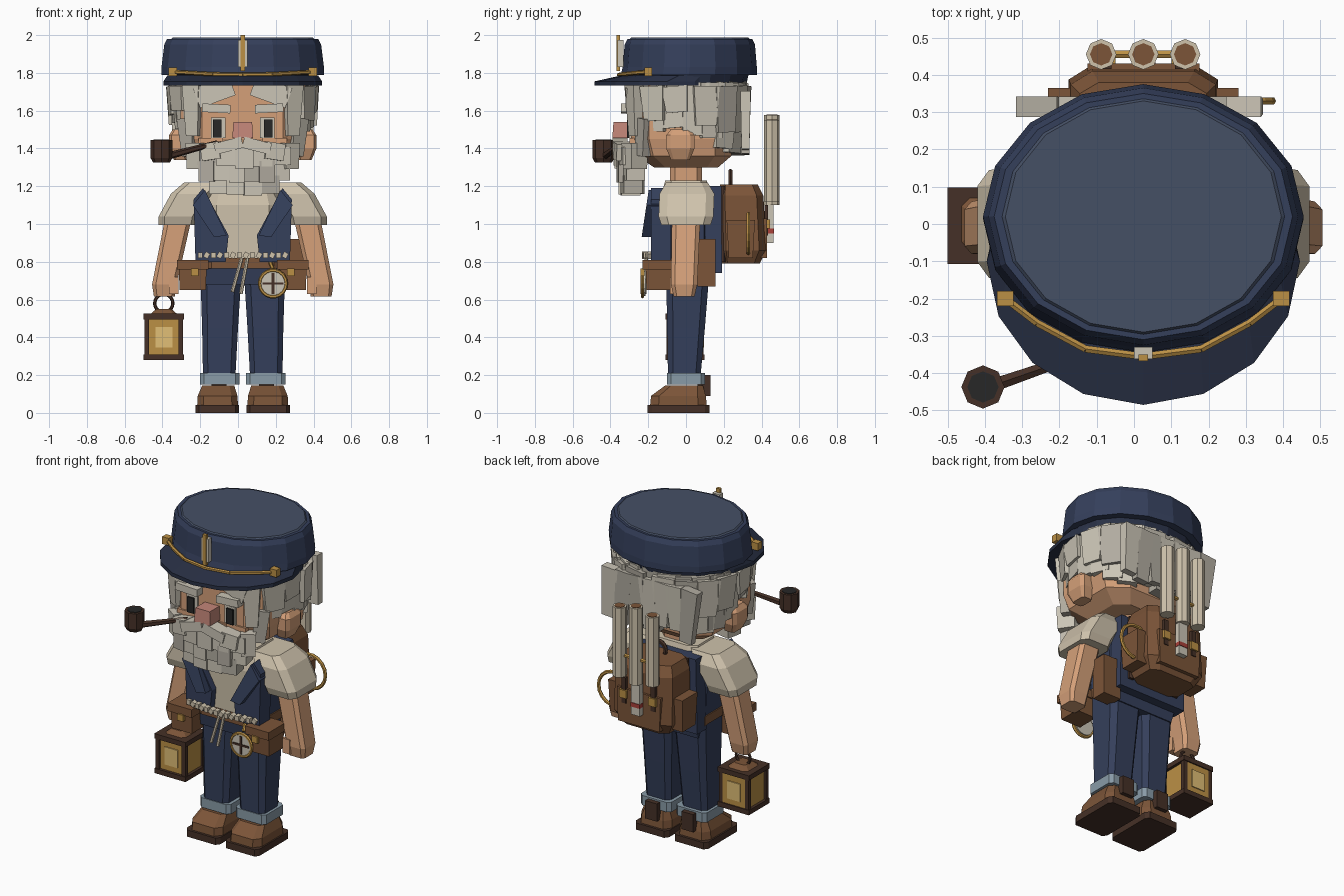
import bpy, bmesh, math, random
from mathutils import Vector, Matrix, Euler

if "Cube" in bpy.data.objects:
    bpy.data.objects.remove(bpy.data.objects["Cube"])

random.seed(4)
CX = 0.025  # body centre line


def mat(name, r, g, b):
    m = bpy.data.materials.new(name)
    m.diffuse_color = (r, g, b, 1)
    m.use_nodes = True
    m.node_tree.nodes["Principled BSDF"].inputs["Base Color"].default_value = m.diffuse_color
    return m


NAVY = mat("navy", .035, .05, .105)
TOPNAVY = mat("cap_top_navy", .06, .08, .13)
DARKNAVY = mat("dark_navy", .022, .03, .06)
SKIN = mat("skin", .66, .35, .19)
PINK = mat("pink", .55, .24, .19)
HAIR = mat("hair", .60, .56, .47)
HAIR2 = mat("hair_shade", .44, .41, .35)
CREAM = mat("cream", .62, .54, .41)
BROWN = mat("brown", .20, .09, .04)
DARK = mat("dark_brown", .06, .03, .02)
GOLD = mat("gold", .50, .28, .06)
GLOW = mat("glow", .75, .52, .18)
GREY = mat("denim_grey", .25, .33, .39)
BLACK = mat("black", .02, .02, .02)
RED = mat("red", .4, .05, .04)


def finish(name, bm, m):
    bmesh.ops.recalc_face_normals(bm, faces=bm.faces)
    me = bpy.data.meshes.new(name)
    bm.to_mesh(me)
    bm.free()
    me.materials.append(m)
    o = bpy.data.objects.new(name, me)
    bpy.context.collection.objects.link(o)
    return o


def block(name, c, s, m, rot=(0, 0, 0), top=1, bot=1):
    """Box by centre and size; top / bot scale the end faces."""
    bm = bmesh.new()
    bmesh.ops.create_cube(bm, size=1)
    M = Matrix.Translation(c) @ Euler(rot).to_matrix().to_4x4()
    for v in bm.verts:
        k = top if v.co.z > 0 else bot
        v.co = M @ Vector((v.co.x * s[0] * k, v.co.y * s[1] * k, v.co.z * s[2]))
    return finish(name, bm, m)


def span(name, x, y, z, m, **k):
    """Box by x, y and z ranges."""
    r = (x, y, z)
    return block(name, [(a + b) / 2 for a, b in r], [abs(b - a) for a, b in r], m, **k)


def loft(name, rings, m, n=0, ch=.3):
    """Stack of rings (z, cx, cy, rx, ry): ellipse of n sides, or chamfered box if n = 0."""
    if n:
        shape = [(math.cos(i * math.tau / n), math.sin(i * math.tau / n)) for i in range(n)]
    else:
        c = 1 - ch
        shape = [(1, -c), (1, c), (c, 1), (-c, 1), (-1, c), (-1, -c), (-c, -1), (c, -1)]
    bm = bmesh.new()
    R = [[bm.verts.new((cx + rx * u, cy + ry * v, z)) for u, v in shape] for z, cx, cy, rx, ry in rings]
    k = len(shape)
    for a, b in zip(R, R[1:]):
        for i in range(k):
            bm.faces.new((a[i], a[(i + 1) % k], b[(i + 1) % k], b[i]))
    bm.faces.new(R[0])
    bm.faces.new(R[-1])
    return finish(name, bm, m)


def rod(name, a, b, r, m, r2=None, n=8):
    a, b = Vector(a), Vector(b)
    d = b - a
    bm = bmesh.new()
    bmesh.ops.create_cone(bm, cap_ends=True, segments=n, radius1=r, radius2=r if r2 is None else r2, depth=d.length)
    bm.transform(Matrix.Translation((a + b) / 2) @ d.to_track_quat('Z', 'Y').to_matrix().to_4x4())
    return finish(name, bm, m)


def ring(name, c, R, r, m):
    bpy.ops.mesh.primitive_torus_add(location=c, rotation=(math.pi / 2, 0, 0), major_radius=R, minor_radius=r,
                                     major_segments=18, minor_segments=6)
    o = bpy.context.object
    o.name = name
    o.data.materials.append(m)


def plate(name, pts, y0, y1, m, s=1, lean=0):
    """Front outline (offset from centre, z) extruded in y."""
    bm = bmesh.new()
    z0 = min(p[1] for p in pts)
    f = bm.faces.new([bm.verts.new((CX + s * u, y0 + lean * (z - z0), z)) for u, z in pts])
    g = bmesh.ops.extrude_face_region(bm, geom=[f])['geom']
    bmesh.ops.translate(bm, vec=(0, y1 - y0, 0), verts=[v for v in g if isinstance(v, bmesh.types.BMVert)])
    return finish(name, bm, m)


# cap: crown, visor, strap, badge
loft("cap_inner_band", [(1.74, CX, .0, .385, .32), (1.81, CX, .01, .39, .325)], DARKNAVY, 16)
loft("cap_crown", [(1.79, CX, .015, .43, .36), (1.83, CX, .02, .43, .355), (1.95, CX, .02, .415, .345),
                   (1.98, CX, .02, .40, .33)], NAVY, 16)
loft("cap_top", [(1.975, CX, .02, .385, .32), (1.987, CX, .02, .37, .31)], TOPNAVY, 16)
loft("cap_visor", [(1.732, CX, -.10, .42, .385), (1.755, CX, -.10, .42, .385), (1.785, CX, -.04, .40, .31)], DARKNAVY, 16)
arc = [(-.345, -.20, 1.805), (-.26, -.265, 1.80), (-.13, -.335, 1.793), (CX, -.355, 1.79), (.18, -.335, 1.793),
       (.31, -.265, 1.80), (.395, -.20, 1.805)]
for a, b in zip(arc, arc[1:]):
    rod("cap_strap", a, b, .011, GOLD, n=6)
for a in (arc[0], arc[-1]):
    block("cap_button", a, (.045, .04, .045), GOLD)
span("cap_badge", (0, .05), (-.362, -.33), (1.83, 1.975), HAIR)
span("cap_badge_clip", (.012, .038), (-.368, -.35), (1.81, 2.0), GOLD)

# head, face
loft("head", [(1.30, CX, 0, .22, .17), (1.36, CX, -.01, .31, .25), (1.45, CX, -.02, .33, .27),
              (1.75, CX, -.02, .33, .27)], SKIN, ch=.35)
loft("neck", [(1.18, CX, 0, .09, .085), (1.33, CX, 0, .09, .085)], SKIN)
span("nose", (-.03, .08), (-.39, -.27), (1.455, 1.54), PINK, top=.9)
for s in (-1, 1):
    loft("ear", [(1.34, CX + s * .33, -.03, .035, .05), (1.40, CX + s * .345, -.03, .045, .075),
                 (1.47, CX + s * .345, -.03, .045, .075), (1.50, CX + s * .335, -.03, .035, .05)], SKIN)
    block("eye_white", (CX + s * .13, -.287, 1.51), (.075, .03, .11), HAIR)
    block("pupil", (CX + s * .135, -.298, 1.505), (.045, .03, .095), BLACK)
    block("eyebrow", (CX + s * .14, -.31, 1.612), (.15, .07, .045), HAIR, rot=(0, -s * .05, 0))
    block("cheek", (CX + s * .17, -.27, 1.42), (.13, .06, .07), SKIN)
    block("moustache", (CX + s * .075, -.35, 1.415), (.15, .08, .06), HAIR, rot=(0, s * .25, 0))
    block("moustache_end", (CX + s * .165, -.335, 1.385), (.10, .085, .09), HAIR, rot=(0, s * .15, s * .2))
    block("fringe", (CX + s * .15, -.28, 1.70), (.2, .08, .11), HAIR, rot=(0, s * .35, 0))
    block("temple_lock", (CX + s * .25, -.25, 1.60), (.10, .12, .27), HAIR, rot=(0, 0, s * .5), bot=.7)
    block("sideburn", (CX + s * .28, -.215, 1.46), (.09, .09, .2), HAIR2, rot=(0, s * .1, s * .6), bot=.8)
    block("jaw_beard", (CX + s * .235, -.27, 1.36), (.09, .11, .14), HAIR, rot=(0, 0, s * .6), bot=.9)

# hair: cap and overlapping locks from temple to temple, longer at the back
loft("hair_cap", [(1.66, CX, .02, .35, .28), (1.76, CX, .01, .36, .29)], HAIR, 14)
for row, (n, grow, ztop) in enumerate(((15, 0, 1.75), (12, .02, 1.73))):
    for i in range(n):
        t = math.radians(62 + 236 * i / (n - 1))
        sx, cy = math.sin(t), -math.cos(t)
        back = max(0, cy)
        zb = 1.51 - .13 * back ** .6 + row * .06 + random.uniform(-.035, .035)
        x = CX + (.335 + grow) * math.copysign(abs(sx) ** .8, sx)
        y = (.275 + grow) * math.copysign(abs(cy) ** .8, cy)
        block("hair_lock", (x, y, (ztop + zb) / 2), (.14, .085, ztop - zb), random.choice((HAIR, HAIR, HAIR2)),
              rot=(0, random.uniform(-.1, .1), t), bot=.8)
for i in range(7):
    zb = 1.38 + random.uniform(-.015, .05)
    block("nape_lock", (CX - .27 + i * .09, .315, (1.70 + zb) / 2), (.11, .055, 1.70 - zb),
          random.choice((HAIR, HAIR, HAIR2)), rot=(0, random.uniform(-.12, .12), 0), bot=.75)

# beard: brick-like rows
for z0, z1, w, n, y in ((1.30, 1.40, .235, 5, -.325), (1.22, 1.32, .23, 6, -.32), (1.15, 1.25, .175, 4, -.305)):
    for i in range(n):
        u = (2 * i + 1) / n - 1
        block("beard_tuft", (CX + .008 + u * w, y + .05 * u * u + random.uniform(-.012, .012),
              (z0 + z1) / 2 + .012 * abs(u)), (2 * w / n + .006, .10, z1 - z0 + random.uniform(-.01, .015)),
              random.choice((HAIR, HAIR, HAIR2)), rot=(0, 0, u * .25))

# pipe
loft("pipe_bowl", [(1.325, -.405, -.437, .045, .045), (1.35, -.405, -.437, .058, .058),
                   (1.445, -.405, -.437, .058, .058)], DARK, 8)
rod("pipe_tobacco", (-.405, -.437, 1.43), (-.405, -.437, 1.448), .042, BLACK)
rod("pipe_stem", (-.37, -.43, 1.36), (-.11, -.34, 1.43), .02, DARK, .013, 6)

# torso, waistcoat
loft("shirt_body", [(.78, CX, 0, .2, .14), (1.1, CX, 0, .2, .145), (1.23, CX, 0, .16, .11)], CREAM)
loft("waistcoat_side", [(.77, CX, .01, .225, .12), (1.1, CX, .01, .24, .12)], NAVY)
span("waistcoat_back", (CX - .235, CX + .235), (.10, .19), (.74, 1.2), NAVY, top=.95)
for s in (-1, 1):
    plate("waistcoat_front", [(.21, 1.19), (.26, 1.13), (.25, .8), (.09, .8), (.075, .94)], -.185, -.08, NAVY, s)
    plate("waistcoat_lapel", [(.2, 1.18), (.265, 1.1), (.15, .93), (.085, .94)], -.235, -.165, NAVY, s, lean=.15)
    # arms
    loft("sleeve", [(.995, CX + s * .345, 0, .10, .13), (1.04, CX + s * .34, 0, .105, .145),
                    (1.16, CX + s * .27, .005, .11, .145), (1.22, CX + s * .21, .005, .10, .11)], CREAM)
    loft("arm", [(.615, CX + s * .415, -.01, .055, .055), (.68, CX + s * .415, -.01, .065, .07),
                 (1.01, CX + s * .345, 0, .07, .075)], SKIN)
    span("thumb", (CX + s * .34, CX + s * .39), (-.085, -.04), (.63, .72), SKIN)
    # legs and boots
    loft("trouser_leg", [(.17, CX + s * .125, -.01, .085, .085), (.45, CX + s * .12, 0, .095, .10),
                         (.76, CX + s * .115, .01, .11, .115)], NAVY)
    loft("trouser_cuff", [(.15, CX + s * .122, 0, .105, .10), (.21, CX + s * .122, 0, .105, .10)], GREY, ch=.2)
    loft("boot_sole", [(0, CX + s * .135, -.04, .115, .165), (.042, CX + s * .135, -.04, .115, .165)], DARK, ch=.15)
    loft("boot_toe", [(.04, CX + s * .133, -.04, .108, .15), (.09, CX + s * .133, -.04, .105, .145),
                      (.145, CX + s * .13, -.01, .085, .10)], BROWN)
    span("boot_tab", (CX + s * .085, CX + s * .165), (.06, .13), (.09, .2), DARK)
    # belt pouches
    block("pouch", (CX + s * .265, -.14, .725), (.15, .15, .15), BROWN, bot=.92)
    block("pouch_flap", (CX + s * .265, -.145, .785), (.165, .17, .05), BROWN)
    block("pouch_buckle", (CX + s * .255, -.23, .745), (.04, .02, .04), GOLD)
span("hip_pouch", (.23, .35), (.06, .155), (.67, .92), BROWN)
span("hip_block", (CX - .215, CX + .215), (-.14, .14), (.68, .78), NAVY, bot=.9)
loft("belt", [(.765, CX, 0, .235, .165), (.82, CX, 0, .235, .165)], BROWN)

# cord belt and hanging ends
for i in range(14):
    u = i / 13 * 2 - 1
    block("cord_twist", (CX + u * .225, -.215 + .03 * u * u, .835), (.026, .035, .03), CREAM, rot=(0, .5 * (i % 2), 0))
for x0, x1, z in ((.02, -.03, .64), (.05, .015, .63)):
    rod("cord_end", (x0, -.21, .82), (x1, -.22, z), .01, CREAM, n=6)

# compass
ring("compass_rim", (.185, -.23, .685), .07, .01, GOLD)
rod("compass_face", (.185, -.215, .685), (.185, -.235, .685), .065, HAIR, n=16)
span("compass_needle", (.178, .192), (-.24, -.23), (.63, .74), DARK)
span("compass_crossbar", (.13, .24), (-.24, -.23), (.679, .691), DARK)
rod("compass_hook", (.185, -.21, .76), (.17, -.17, .80), .01, GOLD, n=6)

# lantern
LX = -.393
span("lantern_glass", (LX - .09, LX + .09), (-.09, .09), (.29, .51), GOLD)
for w, z in ((.215, .295), (.215, .51)):
    block("lantern_plate", (LX, -.005, z), (w, .205, .03), DARK)
for a in (-1, 1):
    for b in (-1, 1):
        block("lantern_post", (LX + a * .09, -.005 + b * .085, .40), (.025, .025, .2), DARK)
    block("lantern_pane", (LX, a * .09, .40), (.09, .012, .11), GLOW)
loft("lantern_roof", [(.52, LX, 0, .075, .075), (.55, LX, 0, .04, .04)], BROWN)
ring("lantern_handle", (LX, 0, .58), .048, .009, DARK)

# backpack
loft("pack_body", [(.79, CX, .29, .16, .10), (.86, CX, .30, .2, .125), (1.15, CX, .29, .195, .12),
                   (1.21, CX, .28, .17, .10)], BROWN)
span("pack_pocket", (CX - .15, CX + .15), (.38, .43), (.82, 1.03), BROWN, bot=.95)
for s in (-1, 1):
    block("pack_side_pocket", (CX + s * .215, .29, .92), (.08, .15, .2), BROWN, bot=.85)
    block("pack_buckle", (CX + s * .10, .435, 1.0), (.05, .02, .05), GOLD)
    block("pack_flap_strap", (CX + s * .10, .425, 1.02), (.03, .02, .16), DARK)
    rod("pack_strap", (CX + s * .16, .19, 1.2), (CX + s * .16, .19, .8), .02, DARK, n=6)
ring("pack_handle", (CX, .235, 1.23), .05, .013, DARK)
ring("rope_coil", (.265, .33, .95), .105, .011, GOLD)
span("pack_tag", (-.005, .055), (.43, .462), (.9, 1.1), HAIR)
span("pack_tag_stripe", (-.007, .057), (.43, .466), (.95, .975), RED)

# map tubes
rod("tube_tie", (-.09, .455, 1.25), (.135, .455, 1.25), .012, GOLD, n=6)
for x, z0, z1 in ((-.088, 1.12, 1.55), (.025, 1.1, 1.577), (.137, 1.12, 1.55)):
    rod("map_tube", (x, .455, z0), (x, .455, z1), .041, CREAM)
    rod("map_tube_end", (x, .455, z1 - .01), (x, .455, z1 + .003), .03, BROWN)
